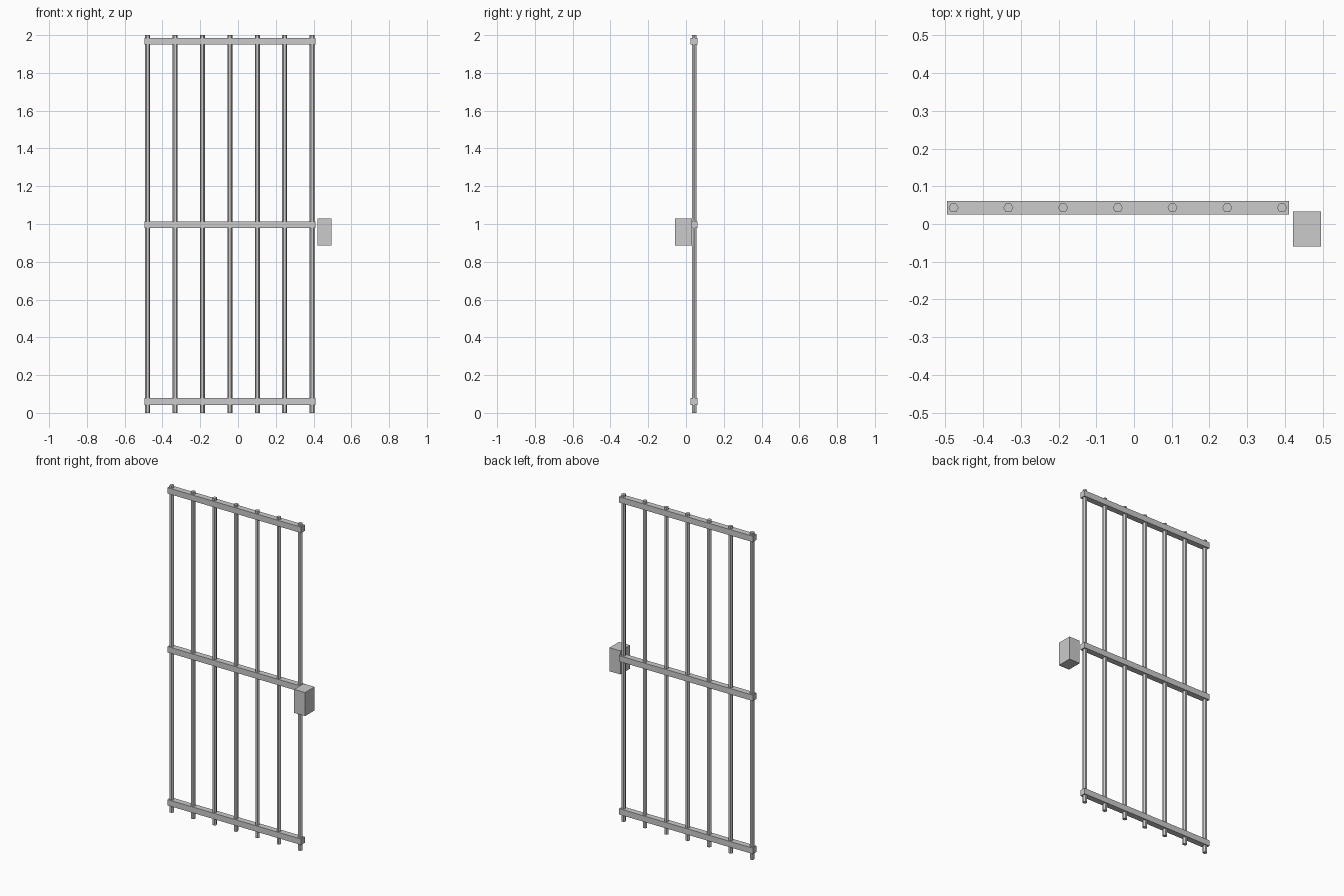
import bpy

if "Cube" in bpy.data.objects:
    bpy.data.objects.remove(bpy.data.objects["Cube"])


def box(name, x, y, z):
    """Box spanning the given (min, max) ranges."""
    bpy.ops.mesh.primitive_cube_add(size=1)
    ob = bpy.context.object
    ob.name = name
    ob.location = [(a + b) / 2 for a, b in (x, y, z)]
    ob.scale = [b - a for a, b in (x, y, z)]
    bpy.ops.object.transform_apply(location=True, rotation=False, scale=True)
    return ob


BAR_Y = 0.043

# Seven hexagonal upright bars, corners pointing along x
for i in range(7):
    bpy.ops.mesh.primitive_cylinder_add(
        vertices=6, radius=0.0132, depth=2.0,
        location=(-0.478 + i * 0.145, BAR_Y, 1.0), rotation=(0, 0, 1.5707963))
    bpy.context.object.name = f"upright_bar_{i + 1}"

# Three square cross rails
for name, zc in (("bottom_rail", 0.06), ("middle_rail", 0.996), ("top_rail", 1.968)):
    box(name, (-0.495, 0.41), (BAR_Y - 0.018, BAR_Y + 0.018), (zc - 0.018, zc + 0.018))

# Lock box beside the free edge
box("lock_box", (0.421, 0.495), (-0.059, 0.033), (0.885, 1.029))
